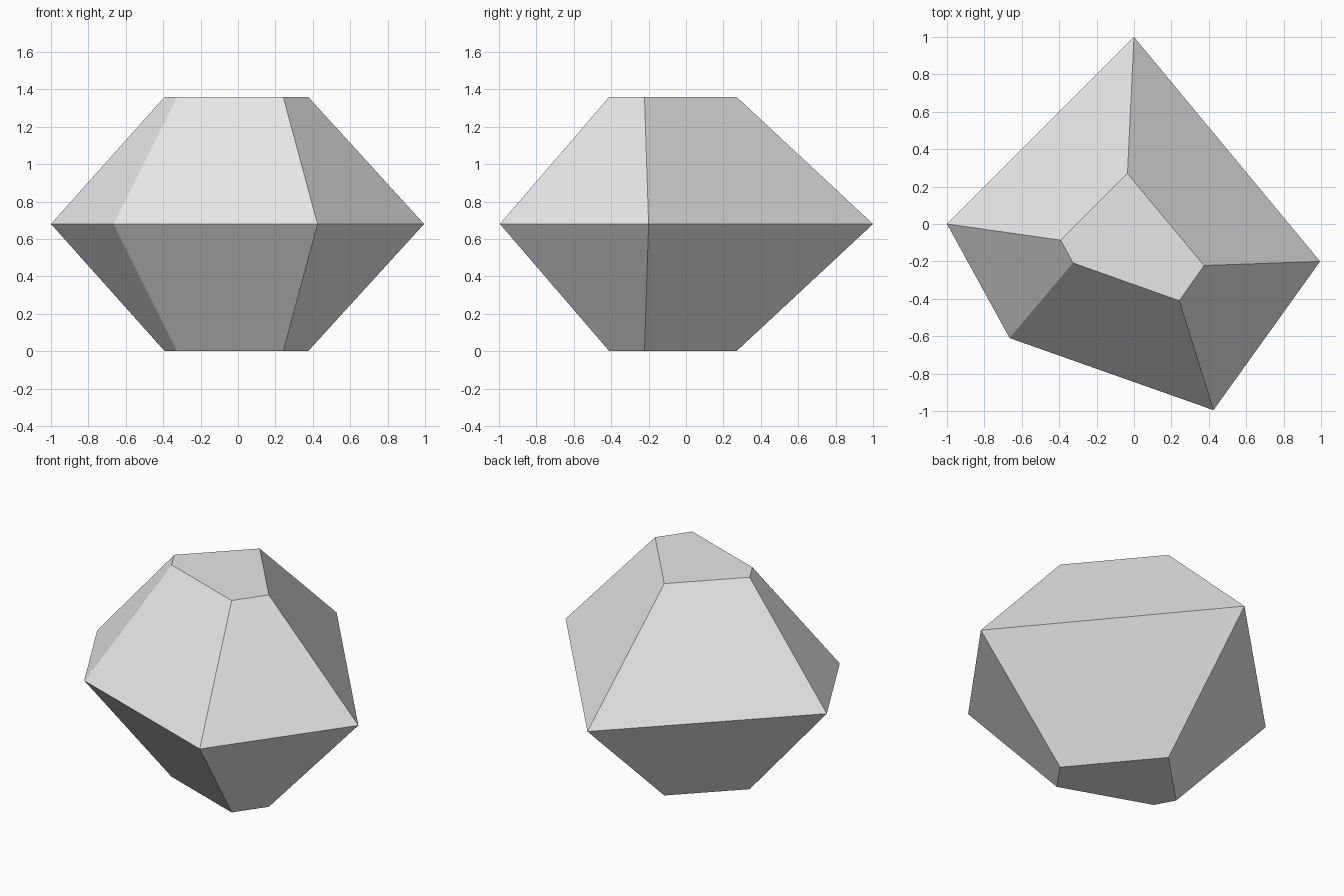
import bpy, bmesh

if "Cube" in bpy.data.objects:
    bpy.data.objects.remove(bpy.data.objects["Cube"])

# Outlines seen from above: wide girdle and small flat cap
GIRDLE = [(-1, 0), (-0.665, -0.61), (0.425, -0.995), (0.995, -0.2), (0, 1)]
CAP = [(-0.392, -0.086), (-0.326, -0.208), (0.242, -0.41), (0.375, -0.222), (-0.035, 0.27)]
HALF = 0.68

stone = bpy.data.materials.new("light grey stone")
stone.diffuse_color = (0.8, 0.8, 0.8, 1)
stone.use_nodes = True
stone.node_tree.nodes["Principled BSDF"].inputs["Base Color"].default_value = stone.diffuse_color

# Faceted gem: cap, girdle and mirrored cap joined by flat facets
bm = bmesh.new()
rings = [[bm.verts.new((x, y, z)) for x, y in outline]
         for outline, z in ((CAP, 0), (GIRDLE, HALF), (CAP, 2 * HALF))]
for low, high in zip(rings, rings[1:]):
    for i in range(5):
        j = (i + 1) % 5
        bm.faces.new((low[i], low[j], high[j], high[i]))
bm.faces.new(rings[0][::-1])
bm.faces.new(rings[2])
bmesh.ops.recalc_face_normals(bm, faces=bm.faces)

mesh = bpy.data.meshes.new("faceted_gem")
bm.to_mesh(mesh)
bm.free()
mesh.materials.append(stone)
bpy.context.collection.objects.link(bpy.data.objects.new("faceted_gem", mesh))
